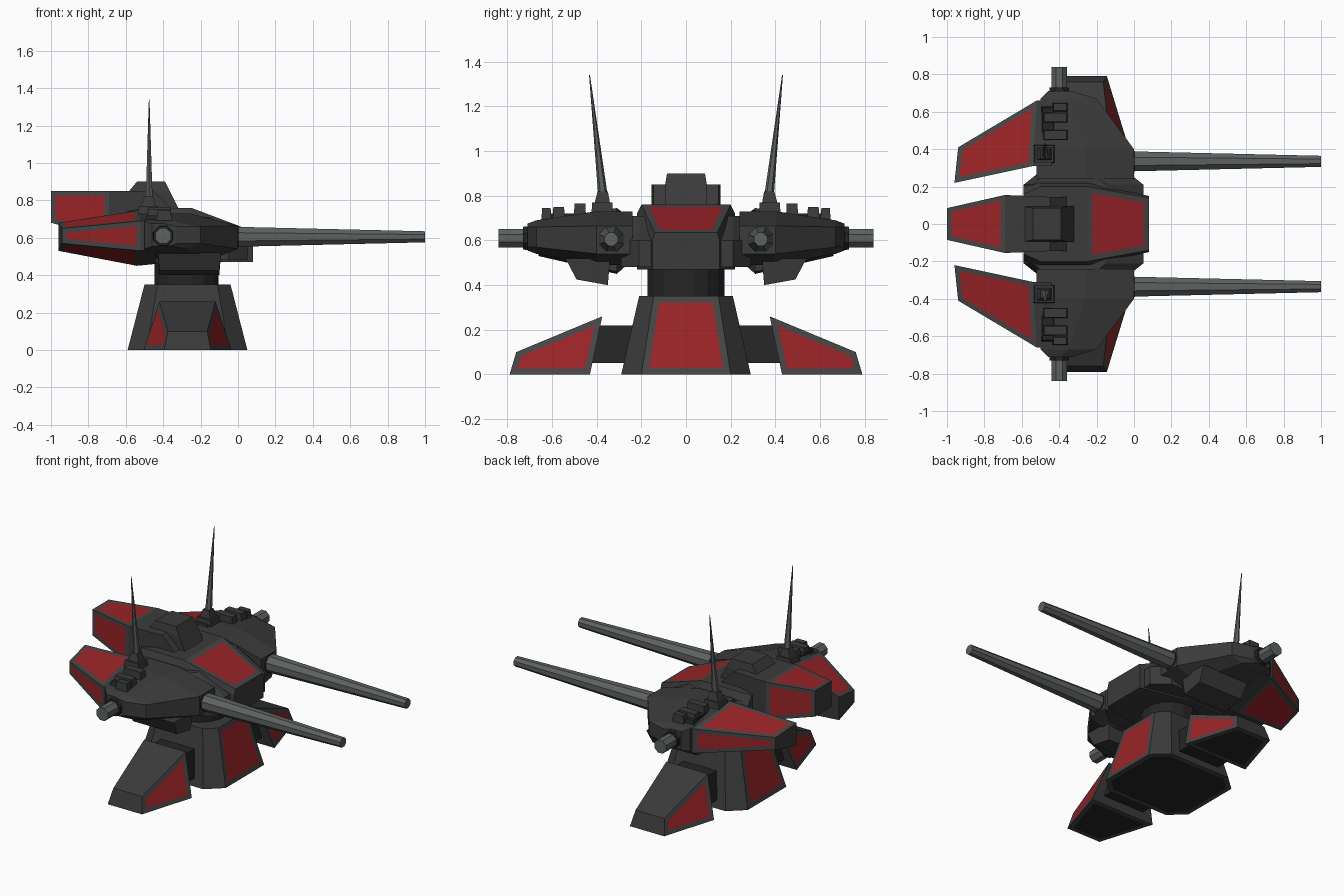
import bpy, bmesh, math
from mathutils import Vector

if "Cube" in bpy.data.objects:
    bpy.data.objects.remove(bpy.data.objects["Cube"])


def mat(name, r, g, b):
    m = bpy.data.materials.new(name)
    m.diffuse_color = (r, g, b, 1)
    m.use_nodes = True
    m.node_tree.nodes["Principled BSDF"].inputs["Base Color"].default_value = m.diffuse_color
    return m


BODY = mat("dark grey armour", .043, .043, .043)
EDGE = mat("edge grey", .06, .06, .062)
RED = mat("red panel", .32, .017, .02)
BLACK = mat("near black metal", .018, .018, .018)
STEEL = mat("barrel steel", .11, .122, .12)


def loft(name, rings, m=BODY, mirror=False, panel=None, t=.03):
    """Skin equal-sized rings, cap the ends; panel(centre, normal) -> inset slot or 0."""
    bm = bmesh.new()
    vs = [[bm.verts.new(p) for p in r] for r in rings]
    n = len(vs[0])
    for a, b in zip(vs, vs[1:]):
        for i in range(n):
            j = (i + 1) % n
            bm.faces.new((a[i], a[j], b[j], b[i]))
    bm.faces.new(vs[0])
    bm.faces.new(vs[-1])
    bmesh.ops.recalc_face_normals(bm, faces=bm.faces)
    bm.normal_update()
    if panel:
        picks = [(f, panel(f.calc_center_median(), f.normal)) for f in bm.faces]
        for f, k in picks:
            if k:
                res = bmesh.ops.inset_individual(bm, faces=[f], thickness=t, use_even_offset=True)
                for q in res["faces"]:
                    q.material_index = 1
                f.material_index = k
    me = bpy.data.meshes.new(name)
    bm.to_mesh(me)
    bm.free()
    ob = bpy.data.objects.new(name, me)
    bpy.context.collection.objects.link(ob)
    for k in (m, EDGE, RED, BLACK):
        me.materials.append(k)
    if mirror:
        mod = ob.modifiers.new("mirror", 'MIRROR')
        mod.use_axis = (False, True, False)
    return ob


def tube(name, p0, p1, r0, r1, n, m, mirror=True):
    p0, p1 = Vector(p0), Vector(p1)
    q = (p1 - p0).to_track_quat('Z', 'Y')

    def ring(p, r):
        return [p + q @ Vector((r * math.cos(a), r * math.sin(a), 0))
                for a in (2 * math.pi * (i + .5) / n for i in range(n))]
    return loft(name, [ring(p0, r0), ring(p1, r1)], m, mirror)


def octagon(x0, x1, hy, cx, cy, z):
    h = [(x1, hy - cy), (x1 - cx, hy), (x0 + cx, hy), (x0, hy - cy)]
    return [(x, y, z) for x, y in h] + [(x, -y, z) for x, y in reversed(h)]


def rect(x0, x1, y0, y1, z):
    return [(x0, y0, z), (x1, y0, z), (x1, y1, z), (x0, y1, z)]


# Pedestal with red front and back panels
loft("pedestal", [octagon(-.59, .05, .29, .1, .09, 0), octagon(-.50, -.04, .21, .07, .065, .35)],
     panel=lambda c, n: 2 if abs(n.x) > .9 else 3 if n.z < -.9 else 0)

# Stabiliser feet and their struts
C = -.27
foot_in = [(C - .235, .43, 0), (C + .235, .43, 0), (C + .15, .375, .26), (C - .15, .375, .26)]
foot_out = [(C - .125, .79, 0), (C + .125, .79, 0), (C + .105, .76, .10), (C - .105, .76, .10)]
loft("stabiliser_foot", [foot_in, foot_out], mirror=True, t=.028,
     panel=lambda c, n: 2 if abs(n.x) > .7 else 3 if n.z < -.9 else 0)
loft("foot_strut", [rect(C - .15, C + .15, .2, .45, .05), rect(C - .12, C + .12, .18, .42, .22)],
     BLACK, True)

# Rotating neck
tube("neck", (-.275, 0, .34), (-.275, 0, .5), .175, .175, 16, BLACK, False)

# Turret hull with sloped red nose plate
hull = []
for x, w1, zb, zm, w2, zt in [(-.59, .2, .5, .68, .16, .74), (-.5, .22, .47, .72, .2, .76),
                              (-.25, .22, .47, .72, .2, .76), (.08, .15, .47, .6, .14, .635)]:
    hull.append([(x, -w1, zb), (x, w1, zb), (x, w1, zm), (x, w2, zt), (x, -w2, zt), (x, -w1, zm)])
loft("turret_hull", hull, panel=lambda c, n: 2 if n.z > .7 and c.x > -.15 and abs(c.y) < .05 else 0)
loft("hull_shoulders", [octagon(-.59, .05, .29, .1, .08, .48), octagon(-.59, .05, .29, .1, .08, .6),
                        octagon(-.54, -.15, .28, .08, .07, .71)])

# Rear tail with red top and sides, and the hatch on top
tail = [[(x, -w, zb), (x, w, zb), (x, w, zt), (x, -w, zt)] for x, w, zb, zt in
        [(-1, .085, .68, .85), (-.69, .155, .6, .85), (-.45, .145, .6, .85), (-.36, .145, .6, .76)]]
loft("tail", tail, t=.025,
     panel=lambda c, n: 2 if c.x < -.7 and abs(n.x) < .9 and n.z > -.5 else 0)
loft("roof_hatch", [rect(-.59, -.31, -.095, .095, .74), rect(-.59, -.36, -.095, .095, .84),
                    rect(-.54, -.39, -.085, .085, .90)])

# Gun pods
pod = []
for y, x0, x1, zl, zh, fl, fh in [(.24, -.52, 0, .49, .73, .54, .665), (.40, -.52, 0, .49, .73, .54, .665),
                                  (.67, -.5, -.2, .54, .69, .57, .66), (.71, -.46, -.33, .555, .675, .57, .66)]:
    d = x1 - x0
    pod.append([(x0, y, zl), (x0 + .75 * d, y, zl), (x1, y, fl), (x1, y, fh), (x0 + .5 * d, y, zh), (x0, y, zh)])
loft("gun_pod", pod, mirror=True)
loft("pod_keel", [[(-.43, .34, .52), (-.09, .34, .52), (-.09, .54, .52), (-.43, .54, .52)],
                  [(-.42, .35, .40), (-.1, .35, .40), (-.1, .49, .425), (-.42, .49, .425)]], mirror=True)

# Swept rear wings with red panels
wing = []
for xi, xo, yi, yo, z in [(-.44, -.44, .31, .66, (.46, .54, .69, .745)),
                          (-.54, -.52, .31, .66, (.45, .53, .69, .745)),
                          (-.96, -.94, .22, .41, (.53, .57, .65, .68))]:
    wing.append([(xi, yi, z[0]), (xo, yo, z[1]), (xo, yo, z[2]), (xi, yi, z[3])])
loft("rear_wing", wing, mirror=True, t=.025,
     panel=lambda c, n: 2 if -.9 < c.x < -.6 and n.y > -.5 else 0)

# Main guns with collars, side barrels with mounts
tube("gun_collar", (-.1, .335, .605), (.005, .335, .605), .062, .06, 8, BLACK)
tube("main_gun", (-.02, .335, .605), (1, .335, .605), .058, .032, 8, STEEL)
tube("side_mount", (-.4, .69, .61), (-.4, .73, .61), .06, .055, 8, BLACK)
tube("side_barrel", (-.4, .7, .61), (-.4, .84, .61), .045, .045, 8, STEEL)

# Stepped blocks along each pod's roof
for i, (y, h, zt) in enumerate([(.625, .025, .745), (.57, .03, .75), (.475, .03, .765)]):
    x0 = -.44 if i == 0 else -.49
    loft("roof_block_%d" % (i + 1), [rect(x0, -.35, y - h, y + h, .66),
                                     rect(x0 + .01, -.36, y - h + .006, y + h - .006, zt)], mirror=True)
loft("roof_rail", [rect(-.5, -.42, .32, .64, .66), rect(-.49, -.43, .33, .62, .72)], BLACK, True)

# Antennas
loft("antenna_base", [rect(-.54, -.42, .325, .425, .70), rect(-.53, -.43, .33, .42, .77)], mirror=True)
loft("antenna_socket", [rect(-.52, -.44, .34, .41, .765), rect(-.50, -.455, .35, .395, .82)], mirror=True)
tube("antenna", (-.475, .373, .81), (-.475, .432, 1.34), .021, .002, 6, STEEL)
